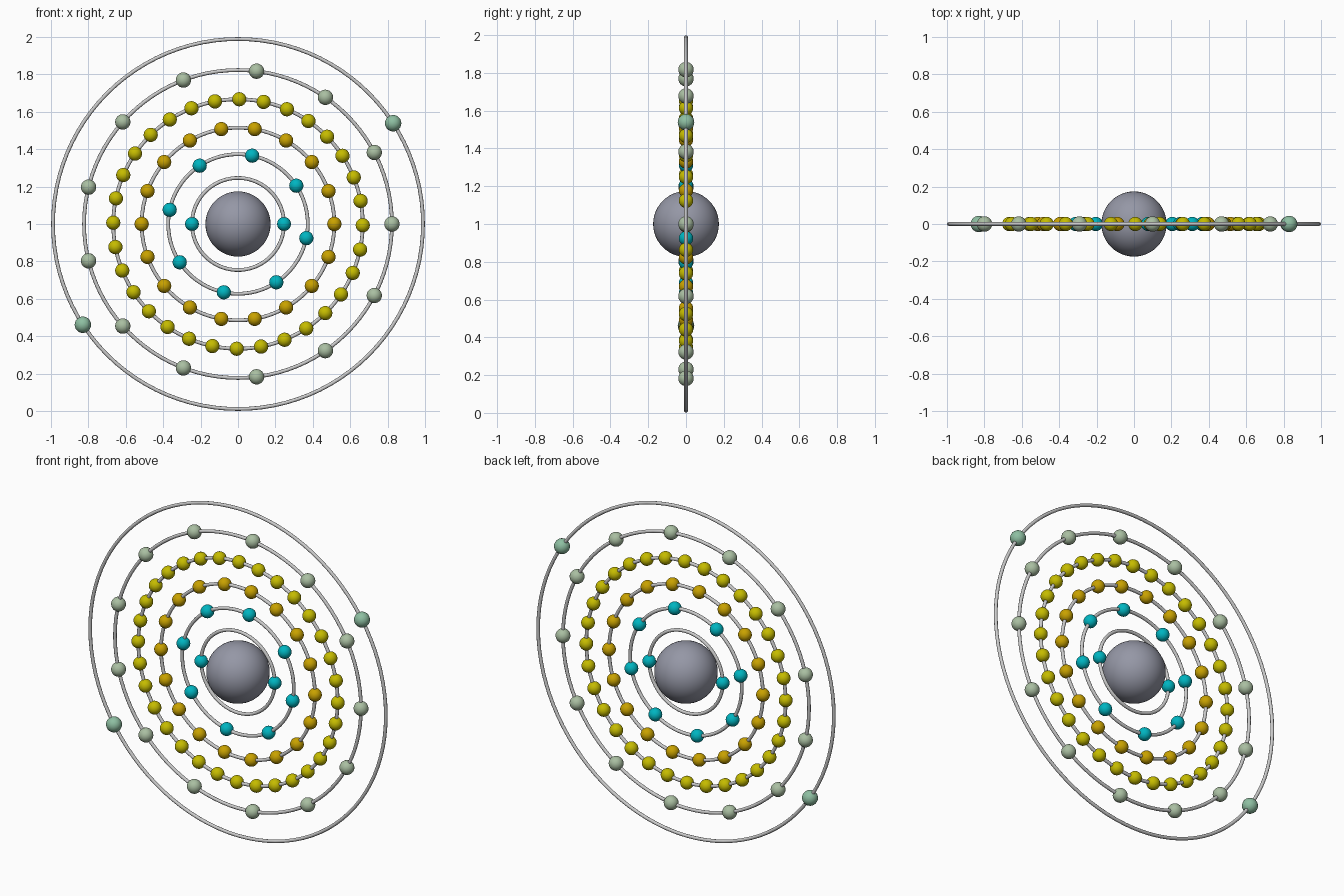
import bpy
from math import cos, sin, radians, pi

if "Cube" in bpy.data.objects:
    bpy.data.objects.remove(bpy.data.objects["Cube"])

CENTRE_Z = 1.0
TUBE = 0.01


def material(name, rgb):
    m = bpy.data.materials.new(name)
    m.diffuse_color = (*rgb, 1)
    m.use_nodes = True
    m.node_tree.nodes["Principled BSDF"].inputs["Base Color"].default_value = m.diffuse_color
    return m


def finish(name, mat=None):
    ob = bpy.context.object
    ob.name = name
    bpy.ops.object.shade_smooth()
    if mat:
        ob.data.materials.append(mat)
    return ob


def ring(name, radius):
    bpy.ops.mesh.primitive_torus_add(
        major_radius=radius, minor_radius=TUBE, major_segments=96,
        minor_segments=10, location=(0, 0, CENTRE_Z), rotation=(pi / 2, 0, 0))
    return finish(name)


def ball(name, radius, x, z, mat, seg=24):
    bpy.ops.mesh.primitive_uv_sphere_add(
        radius=radius, segments=seg, ring_count=seg // 2, location=(x, 0, z))
    return finish(name, mat)


cyan = material("cyan", (0.0, 0.46, 0.53))
ochre = material("ochre", (0.58, 0.36, 0.0))
yellow = material("yellow", (0.56, 0.50, 0.0))
sage = material("sage", (0.40, 0.52, 0.36))
green = material("green", (0.27, 0.52, 0.36))
slate = material("slate", (0.30, 0.31, 0.38))

# Central nucleus
ball("nucleus", 0.174, 0, CENTRE_Z, slate, 48)

# Shells: ring radius, electron count, start angle, electron radius, material
shells = [
    (0.246, 2, 0.0, 0.037, cyan),
    (0.373, 8, -11.7, 0.038, cyan),
    (0.515, 18, 0.0, 0.038, ochre),
    (0.667, 32, -0.6, 0.038, yellow),
    (0.823, 13, 0.0, 0.041, sage),
    (0.989, 2, 33.0, 0.044, green),
]
for s, (radius, count, start, size, mat) in enumerate(shells, 1):
    ring(f"orbit_ring_{s}", radius)
    for i in range(count):
        a = radians(start) + 2 * pi * i / count
        ball(f"electron_{s}_{i + 1}", size,
             radius * cos(a), CENTRE_Z + radius * sin(a), mat)
